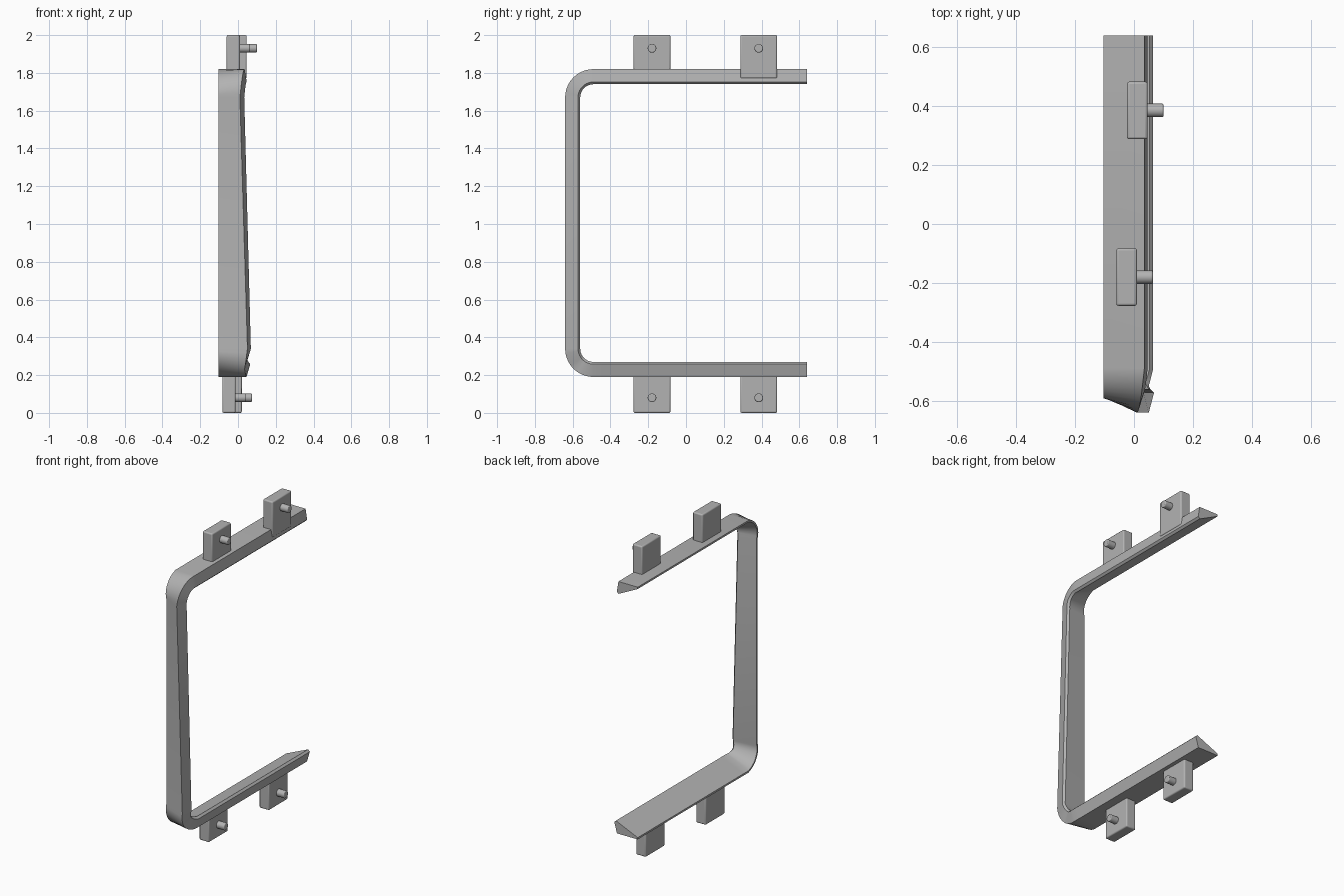
import bpy, bmesh, math
from mathutils import Matrix, Vector

cube = bpy.data.objects.get("Cube")
if cube:
    bpy.data.objects.remove(cube, do_unlink=True)

grey = bpy.data.materials.new("grey")
grey.use_nodes = True
COLOUR = (0.45, 0.45, 0.45, 1)
grey.diffuse_color = COLOUR
grey.node_tree.nodes["Principled BSDF"].inputs["Base Color"].default_value = COLOUR


def finish(bm, name, angle=35):
    bmesh.ops.recalc_face_normals(bm, faces=bm.faces)
    mesh = bpy.data.meshes.new(name)
    bm.to_mesh(mesh)
    bm.free()
    obj = bpy.data.objects.new(name, mesh)
    bpy.context.collection.objects.link(obj)
    mesh.materials.append(grey)
    bpy.ops.object.select_all(action="DESELECT")
    obj.select_set(True)
    bpy.context.view_layer.objects.active = obj
    bpy.ops.object.shade_smooth_by_angle(angle=math.radians(angle))
    return obj


def bevel(obj, width):
    mod = obj.modifiers.new("soft_edges", "BEVEL")
    mod.width = width
    mod.segments = 3
    mod.limit_method = "ANGLE"
    mod.angle_limit = math.radians(40)


# Wedge section swept along a C-shaped path
DEPTH, RADIUS, STEPS = 0.08, 0.15, 10
LOW, HIGH, FRONT, BACK = 0.19, 1.82, -0.64, 0.64


def mix(a, b, t):
    return [p + (q - p) * t for p, q in zip(a, b)]


# Section settings: outer edge x, inner edge x, tip offset from the outer face
low_arm, low_bend = (0.045, 0.065, 0.0), (0.035, 0.05, 0.03)
low_post, high_post = (0.05, 0.068, 0.055), (0.01, 0.033, 0.055)
high_arm = (0.035, 0.046, 0.0)

stations = [(BACK, LOW, 0, low_arm), (-0.44, LOW, 0, low_arm)]
for i in range(STEPS + 1):
    t = i / STEPS
    a = t * math.pi / 2
    section = mix(low_arm, low_bend, 2 * t) if t < 0.5 else mix(low_bend, low_post, 2 * t - 1)
    stations.append((FRONT + RADIUS * (1 - math.sin(a)), LOW + RADIUS * (1 - math.cos(a)), a, section))
for i in range(STEPS + 1):
    t = i / STEPS
    a = (1 + t) * math.pi / 2
    stations.append((FRONT + RADIUS * (1 - math.sin(a)), HIGH - RADIUS * (1 + math.cos(a)), a,
                     mix(high_post, high_arm, t)))
stations.append((BACK, HIGH, math.pi, high_arm))

bm = bmesh.new()
rings = []
for y, z, a, (outer_x, inner_x, tip) in stations:
    inward = Vector((0, math.sin(a), math.cos(a)))
    base = Vector((0, y, z))
    points = [(-0.103, tip), (outer_x, 0), (inner_x, DEPTH * 0.85),
              (inner_x - 0.012, DEPTH), (-0.103, tip + 0.012)]
    rings.append([bm.verts.new(base + inward * d + Vector((x, 0, 0))) for x, d in points])
for r, s in zip(rings, rings[1:]):
    for i in range(len(r)):
        j = (i + 1) % len(r)
        bm.faces.new((r[i], r[j], s[j], s[i]))
bm.faces.new(rings[0])
bm.faces.new(rings[-1])
finish(bm, "wedge_frame", 30)


# Mounting blocks, each with a short round peg on its left face
def mount(name, x0, x1, y, z0, z1, peg_z):
    bm = bmesh.new()
    size = Vector((x1 - x0, 0.195, z1 - z0))
    centre = Vector(((x0 + x1) / 2, y, (z0 + z1) / 2))
    bmesh.ops.create_cube(bm, size=1, matrix=Matrix.Translation(centre) @ Matrix.Diagonal(size).to_4x4())
    bevel(finish(bm, name + "_block"), 0.008)

    bm = bmesh.new()
    start, end = x1 - 0.01, x1 + 0.054
    place = Matrix.Translation(((start + end) / 2, y, peg_z)) @ Matrix.Rotation(math.pi / 2, 4, "Y")
    bmesh.ops.create_cone(bm, cap_ends=True, segments=24, radius1=0.023, radius2=0.023,
                          depth=end - start, matrix=place)
    bevel(finish(bm, name + "_peg"), 0.005)


mount("top_front", -0.06, 0.01, -0.18, 1.8, 2.0, 1.93)
mount("top_back", -0.024, 0.046, 0.385, 1.77, 2.0, 1.93)
mount("bottom_front", -0.083, -0.013, -0.18, 0.0, 0.2, 0.08)
mount("bottom_back", -0.05, 0.02, 0.385, 0.0, 0.2, 0.08)
